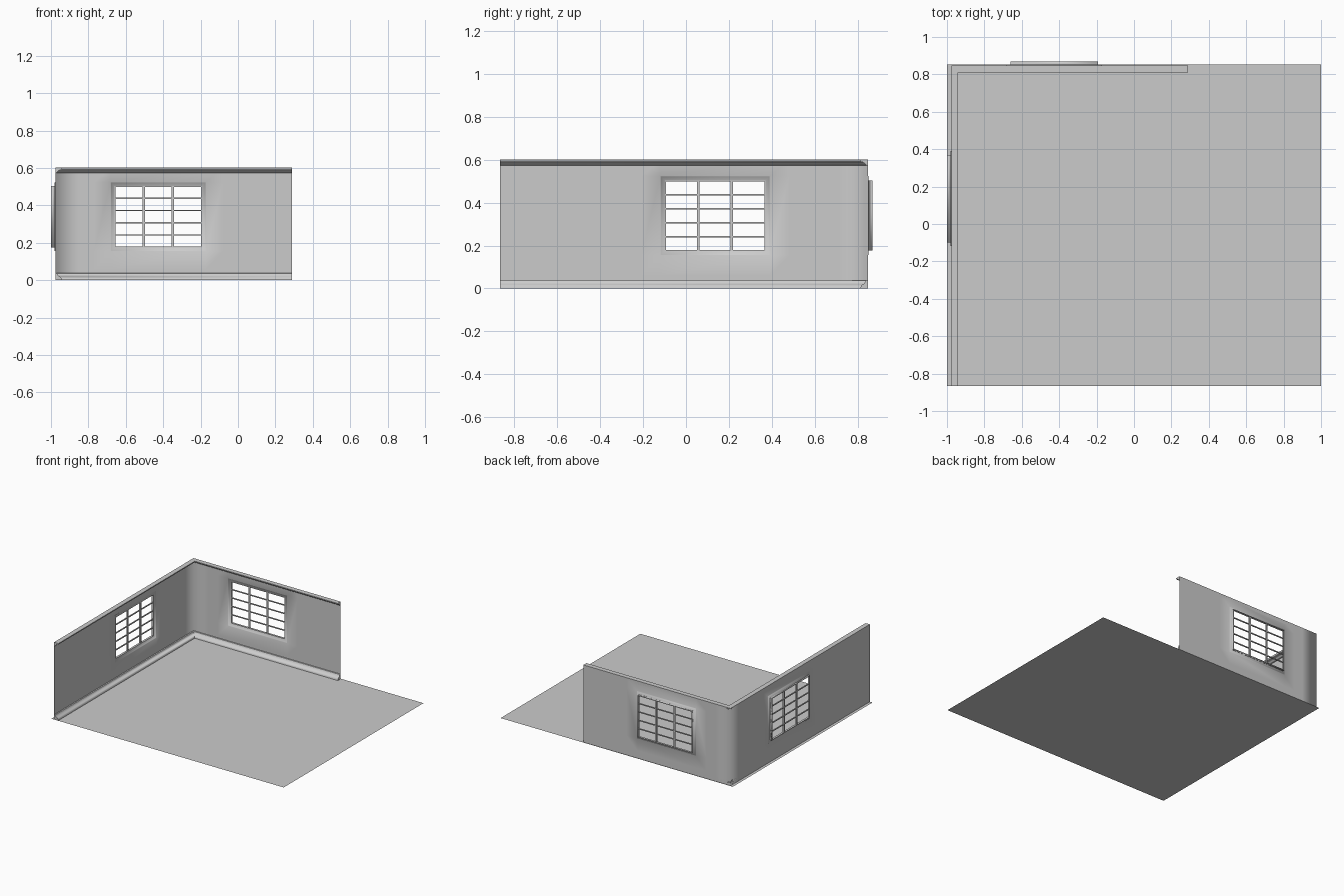
import bpy, bmesh
from mathutils import Vector

if "Cube" in bpy.data.objects:
    bpy.data.objects.remove(bpy.data.objects["Cube"])

XL, YB = -0.977, 0.848          # wall planes
YF, XR = -0.866, 0.29           # free ends of the left and back walls
ZTOP = 0.6
Z0, Z1 = 0.176, 0.503           # window opening heights
TRIM, STEP, OUT = 0.021, 0.004, 0.022


def left_pt(u, z, o):           # o = distance outward from the room
    return Vector((XL - o, u, z))


def back_pt(u, z, o):
    return Vector((u, YB + o, z))


WALLS = {"left": (left_pt, YF, YB, -0.098, 0.37, YB - 0.13),
         "back": (back_pt, XL, XR, -0.66, -0.193, XL + 0.13)}


def finish(bm, name, smooth=None):
    bmesh.ops.remove_doubles(bm, verts=bm.verts, dist=1e-5)
    bmesh.ops.recalc_face_normals(bm, faces=bm.faces)
    me = bpy.data.meshes.new(name)
    bm.to_mesh(me)
    bm.free()
    ob = bpy.data.objects.new(name, me)
    bpy.context.collection.objects.link(ob)
    if smooth == "all":
        for p in me.polygons:
            p.use_smooth = True
    elif smooth == "angle":
        bpy.ops.object.select_all(action='DESELECT')
        ob.select_set(True)
        bpy.context.view_layer.objects.active = ob
        bpy.ops.object.shade_smooth_by_angle(angle=0.7)
    return ob


def quad(bm, pts):
    bm.faces.new([bm.verts.new(p) for p in pts])


# Floor
bm = bmesh.new()
quad(bm, [(-1, YF, 0), (1, YF, 0), (1, 0.852, 0), (-1, 0.852, 0)])
finish(bm, "floor")

# Single-sheet L-shaped wall with stepped, outward window reveals
bm = bmesh.new()
for pt, ua, ub, w0, w1, loop in WALLS.values():
    t0, t1 = w0 - TRIM, w1 + TRIM
    us = sorted([ua, t0 - 0.09, t0, t1, t1 + 0.09, loop, ub])
    zs = [0, 0.06, Z0 - TRIM, Z1 + TRIM, ZTOP]
    for a, b in zip(us, us[1:]):
        for c, d in zip(zs, zs[1:]):
            if a >= t0 and b <= t1 and c == Z0 - TRIM:
                continue
            quad(bm, [pt(a, c, 0), pt(b, c, 0), pt(b, d, 0), pt(a, d, 0)])
    rings = []
    for grow, o in ((TRIM, 0), (TRIM - 0.002, STEP), (0, STEP), (0, OUT)):
        a, b, c, d = w0 - grow, w1 + grow, Z0 - grow, Z1 + grow
        rings.append([pt(a, c, o), pt(b, c, o), pt(b, d, o), pt(a, d, o)])
    for r, s in zip(rings, rings[1:]):
        for i in range(4):
            j = (i + 1) % 4
            quad(bm, [r[i], r[j], s[j], s[i]])
finish(bm, "walls", "all")


# Mouldings swept round the corner with a mitre; profile = (inward, height)
def moulding(name, profile):
    bm = bmesh.new()
    rows = [[bm.verts.new(p) for p in row] for row in (
        [(XL + d, YF, z) for d, z in profile],
        [(XL + d, YB - d, z) for d, z in profile],
        [(XR, YB - d, z) for d, z in profile])]
    n = len(profile)
    for r, s in zip(rows, rows[1:]):
        for i in range(n):
            j = (i + 1) % n
            bm.faces.new([r[i], r[j], s[j], s[i]])
    bm.faces.new(rows[0])
    bm.faces.new(rows[-1])
    finish(bm, name, "angle")


moulding("crown_moulding", [(0, 0.573), (0.008, 0.575), (0.013, 0.581), (0.022, 0.588),
                            (0.034, 0.591), (0.037, 0.595), (0.037, 0.602), (0, 0.602)])
moulding("baseboard", [(0, 0.038), (0.009, 0.037), (0.013, 0.030), (0.017, 0.022),
                       (0.028, 0.017), (0.033, 0.010), (0.034, 0), (0, 0)])


# Window frames and glazing bars
def bar(bm, pt, u0, u1, z0, z1, o0, o1):
    cube = bmesh.ops.create_cube(bm, size=1)["verts"]
    for v in cube:
        v.co = pt(u1 if v.co.x > 0 else u0, z1 if v.co.z > 0 else z0,
                  o1 if v.co.y > 0 else o0)


for side, (pt, _, _, w0, w1, _) in WALLS.items():
    bm = bmesh.new()
    f = 0.004
    for u in (w0, w1 - f):
        bar(bm, pt, u, u + f, Z0, Z1, 0.006, OUT)
    for z in (Z0, Z1 - f):
        bar(bm, pt, w0 + f, w1 - f, z, z + f, 0.006, OUT)
    for i in (1, 2):
        u = w0 + (w1 - w0) * i / 3
        bar(bm, pt, u - 0.006, u + 0.006, Z0, Z1, 0.009, 0.019)
    for i in range(1, 5):
        z = Z0 + (Z1 - Z0) * i / 5
        bar(bm, pt, w0, w1, z - 0.0035, z + 0.0035, 0.010, 0.018)
    finish(bm, side + "_window_frame")
